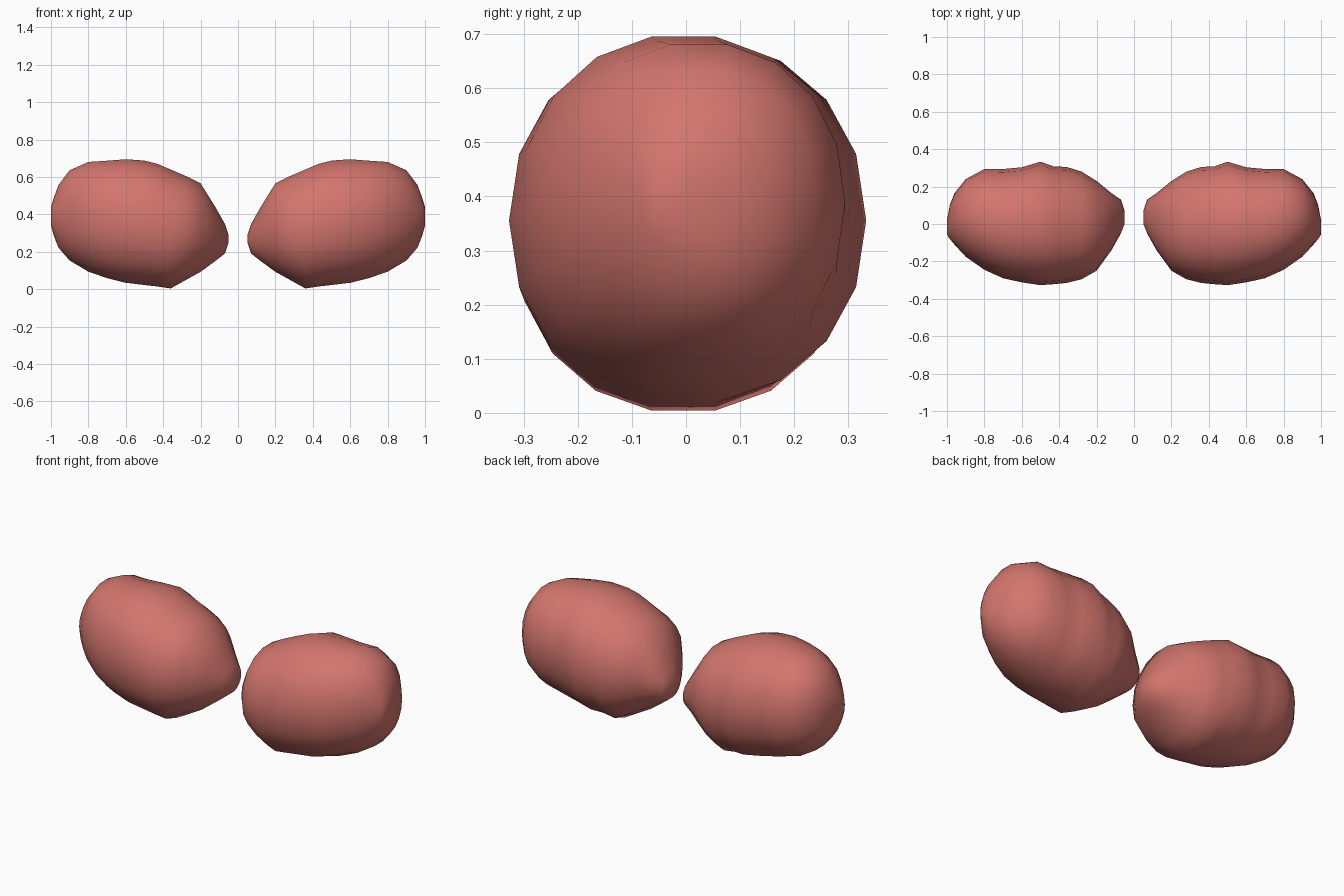
import bpy, bmesh, math

if "Cube" in bpy.data.objects:
    bpy.data.objects.remove(bpy.data.objects["Cube"])

SEGMENTS = 18

# One flat colour for both lobes
red = bpy.data.materials.new("salmon_red")
red.diffuse_color = (0.65, 0.18, 0.155, 1)
red.use_nodes = True
red.node_tree.nodes["Principled BSDF"].inputs["Base Color"].default_value = red.diffuse_color

# Cross-sections outward along x: x, front y, back y, low z, high z
STATIONS = [
    (0.05, 0.00, 0.07, 0.25, 0.29),
    (0.07, -0.05, 0.13, 0.19, 0.35),
    (0.12, -0.14, 0.165, 0.15, 0.44),
    (0.20, -0.25, 0.23, 0.09, 0.57),
    (0.28, -0.295, 0.28, 0.045, 0.61),
    (0.36, -0.315, 0.305, 0.0, 0.645),
    (0.43, -0.322, 0.308, 0.01, 0.675),
    (0.50, -0.327, 0.333, 0.018, 0.693),
    (0.60, -0.312, 0.303, 0.03, 0.70),
    (0.70, -0.29, 0.294, 0.055, 0.692),
    (0.80, -0.245, 0.294, 0.09, 0.685),
    (0.90, -0.175, 0.24, 0.15, 0.64),
    (0.96, -0.11, 0.165, 0.22, 0.56),
    (0.985, -0.08, 0.10, 0.285, 0.49),
    (1.00, -0.055, 0.02, 0.34, 0.44),
]


def rounded(v):
    # Slightly fuller than a plain ellipse
    return math.copysign(abs(v) ** 0.94, v)


def lobe(name, side):
    bm = bmesh.new()
    rings = []
    for x, y0, y1, z0, z1 in STATIONS:
        ring = []
        for i in range(SEGMENTS):
            a = math.tau * i / SEGMENTS
            y = (y0 + y1) / 2 + (y1 - y0) / 2 * rounded(math.cos(a))
            z = (z0 + z1) / 2 + (z1 - z0) / 2 * rounded(math.sin(a))
            ring.append(bm.verts.new((side * x, y, z)))
        rings.append(ring)
    # Skin between neighbouring rings, then close both ends
    for r, s in zip(rings, rings[1:]):
        for i in range(SEGMENTS):
            j = (i + 1) % SEGMENTS
            bm.faces.new((r[i], r[j], s[j], s[i]))
    bm.faces.new(rings[0])
    bm.faces.new(rings[-1])
    bmesh.ops.recalc_face_normals(bm, faces=bm.faces)
    for f in bm.faces:
        f.smooth = True
    mesh = bpy.data.meshes.new(name)
    bm.to_mesh(mesh)
    bm.free()
    mesh.materials.append(red)
    bpy.context.collection.objects.link(bpy.data.objects.new(name, mesh))


# Mirrored pair
lobe("right_lobe", 1)
lobe("left_lobe", -1)
